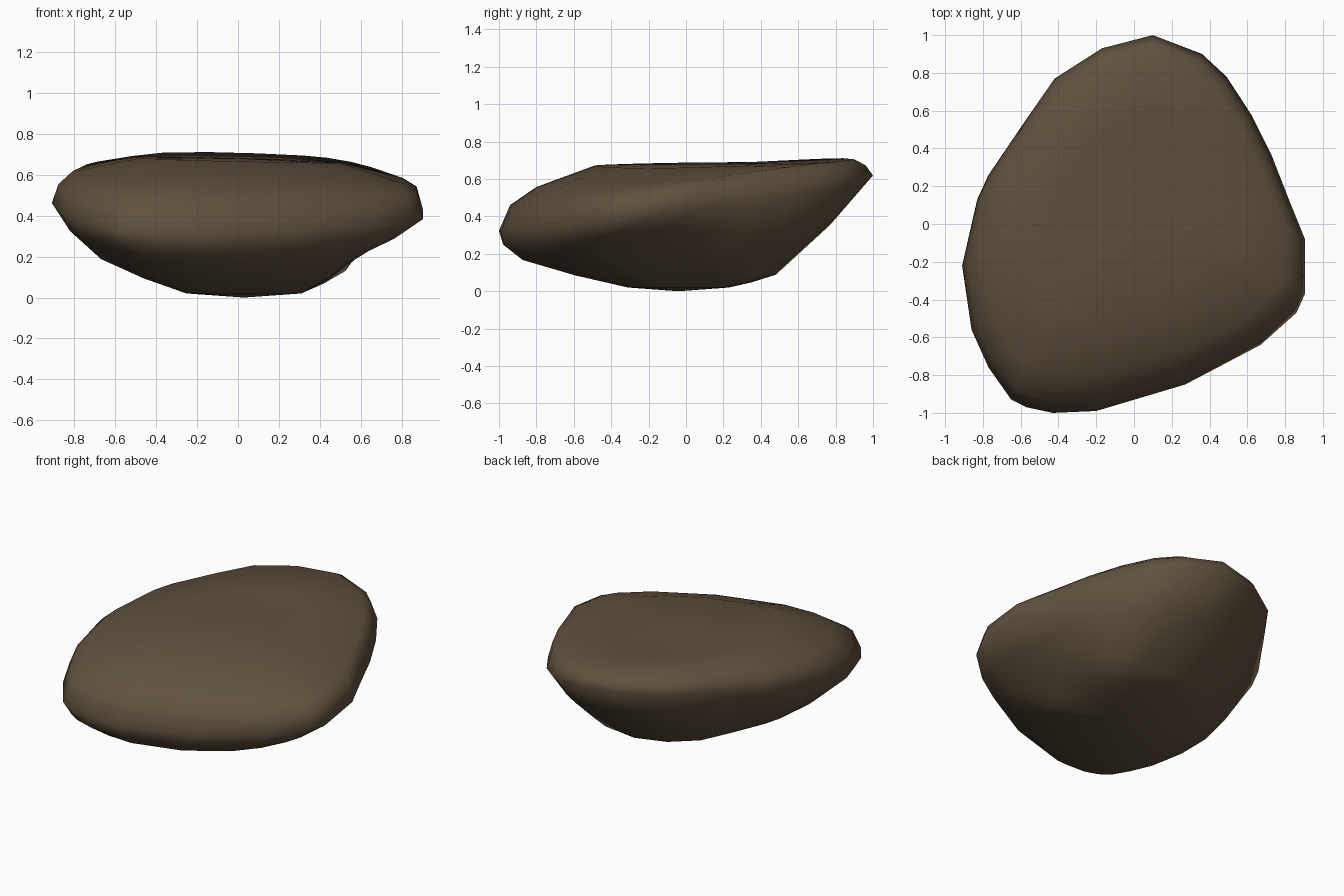
import bpy, bmesh

if "Cube" in bpy.data.objects:
    bpy.data.objects.remove(bpy.data.objects["Cube"])

# Widest outline of the stone, seen from above (x, y)
outline = [(0.10, 1.0), (0.36, 0.90), (0.49, 0.78), (0.62, 0.58), (0.73, 0.36),
           (0.82, 0.13), (0.905, -0.08), (0.905, -0.37), (0.86, -0.47),
           (0.67, -0.64), (0.27, -0.85), (-0.2, -0.99), (-0.43, -1.0),
           (-0.57, -0.97), (-0.65, -0.93), (-0.77, -0.76), (-0.86, -0.56),
           (-0.91, -0.22), (-0.83, 0.13), (-0.77, 0.26), (-0.58, 0.54),
           (-0.42, 0.77), (-0.17, 0.93)]


def corner(x, y):
    """Weight of the fuller back right corner."""
    return 2.5 * x * y if x > 0 and y > 0 else 0


def ring(sx, ox, sy, oy, height, push=0):
    """Scaled and shifted outline, with height as a rule and the back right pushed out."""
    return [(x * sx + ox + push * corner(x, y),
             y * sy + oy + 2.5 * push * corner(x, y) * (1 - y),
             height(x, y)) for x, y in outline]


def between(a, b, spread, drop):
    """Ring between two others, bulged outward and down."""
    return [((p[0] + q[0]) * spread, (p[1] + q[1]) * spread, (p[2] + q[2]) * drop)
            for p, q in zip(a, b)]


# Levels from the top face down to the foot
top_inner = ring(0.55, 0, 0.52, 0.03, lambda x, y: 0.675 + 0.01 * y - 0.015 * x)
top_edge = ring(0.89, 0, 0.85, 0.05,
                lambda x, y: 0.643 + 0.09 * y - 0.025 * x - 0.035 * x * x
                - (0.025 * y ** 4 if y > 0 else 0))
shoulder = ring(0.965, 0, 0.95, 0.01, lambda x, y: 0.565 + 0.11 * y - 0.015 * x)
rim = ring(1, 0, 1, 0, lambda x, y: 0.47 + 0.16 * y - 0.03 * x - 0.03 * corner(x, y))
low_edge = ring(0.68, -0.05, 0.68, -0.20,
                lambda x, y: 0.13 - 0.035 * y + 0.06 * x * x - 0.03 * corner(x, y), 0.12)
foot = ring(0.31, 0.03, 0.27, -0.04, lambda x, y: 0.02, 0.08)
flank = between(rim, low_edge, 0.52, 0.5)
belly = between(low_edge, foot, 0.5, 0.45)

bm = bmesh.new()
rings = [[bm.verts.new(p) for p in r]
         for r in (top_inner, top_edge, shoulder, rim, flank, low_edge, belly, foot)]
n = len(outline)
for upper, lower in zip(rings, rings[1:]):
    for i in range(n):
        j = (i + 1) % n
        bm.faces.new((upper[i], upper[j], lower[j], lower[i]))
for loop, centre in ((rings[0], (0, 0.03, 0.68)), (rings[-1], (0.03, -0.04, 0))):
    c = bm.verts.new(centre)
    for i in range(n):
        bm.faces.new((loop[i], loop[(i + 1) % n], c))
bmesh.ops.recalc_face_normals(bm, faces=bm.faces)
for f in bm.faces:
    f.smooth = True

mesh = bpy.data.meshes.new("stone")
bm.to_mesh(mesh)
bm.free()
mat = bpy.data.materials.new("brown stone")
mat.diffuse_color = (0.115, 0.082, 0.048, 1)
mat.use_nodes = True
mat.node_tree.nodes["Principled BSDF"].inputs["Base Color"].default_value = mat.diffuse_color
mesh.materials.append(mat)
stone = bpy.data.objects.new("stone", mesh)
bpy.context.collection.objects.link(stone)
